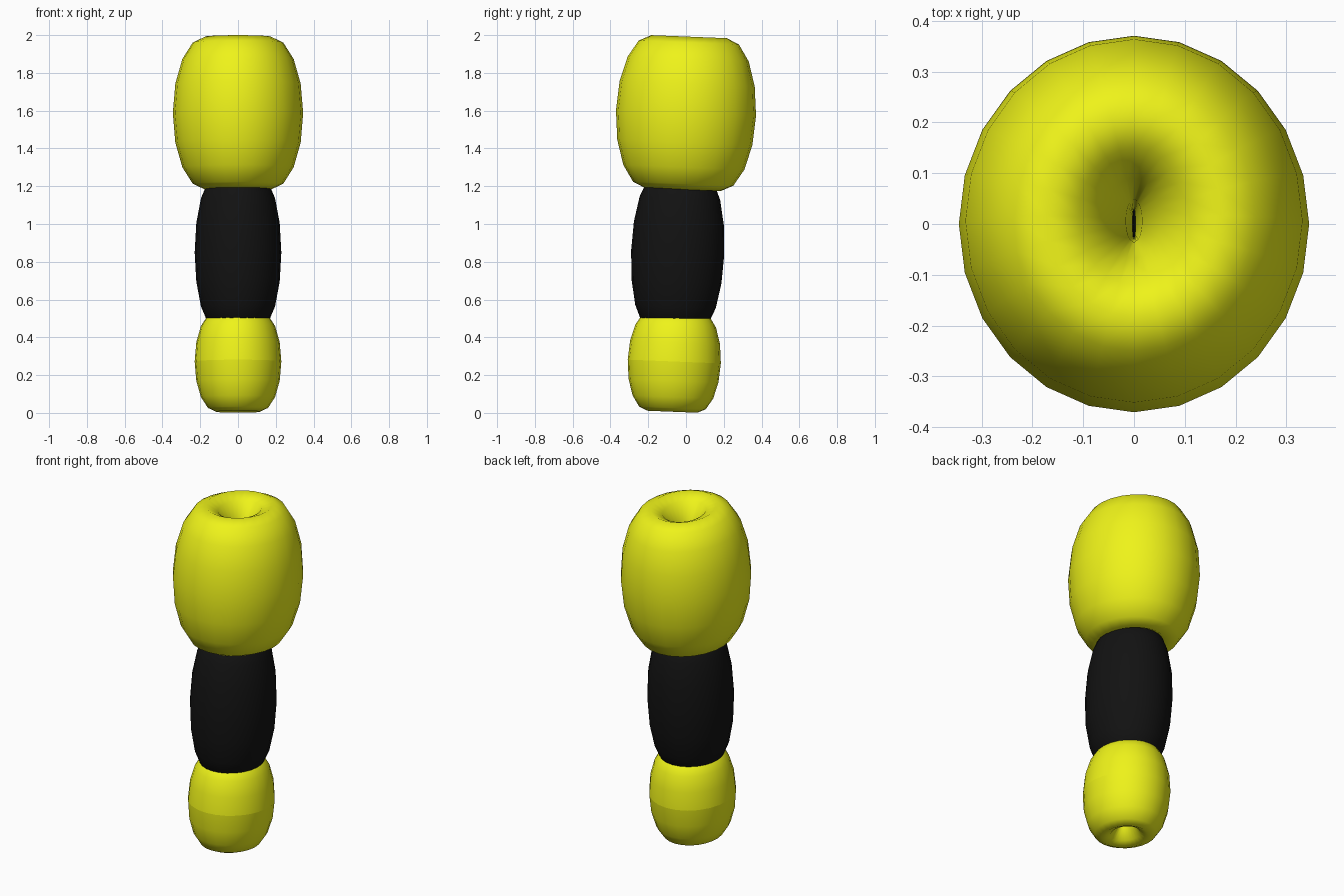
import bpy, bmesh
from math import sin, cos, tau, radians

if "Cube" in bpy.data.objects:
    bpy.data.objects.remove(bpy.data.objects["Cube"])

SEGMENTS, RING = 24, 16


def material(name, color):
    m = bpy.data.materials.new(name)
    m.diffuse_color = color
    m.use_nodes = True
    m.node_tree.nodes["Principled BSDF"].inputs["Base Color"].default_value = m.diffuse_color
    return m


yellow = material("yellow", (0.86, 0.9, 0.01, 1))
black = material("black", (0.006, 0.006, 0.006, 1))


def bead(name, y, z, scale, half_height, mat, split=False):
    """Tall, almost closed ring with dimpled ends, leaning slightly."""
    path_x, path_y, tube = 0.174 * scale, 0.2 * scale, 0.171 * scale
    bm = bmesh.new()
    rows = []
    for j in range(RING):
        b = tau * j / RING
        r = tube * cos(b)
        rows.append([bm.verts.new(((path_x + r) * cos(tau * i / SEGMENTS),
                                   (path_y + r) * sin(tau * i / SEGMENTS),
                                   half_height * sin(b)))
                     for i in range(SEGMENTS)])
    for j in range(RING):
        lower, upper = rows[j], rows[(j + 1) % RING]
        for i in range(SEGMENTS):
            k = (i + 1) % SEGMENTS
            bm.faces.new((lower[i], lower[k], upper[k], upper[i])).smooth = True
    if split:
        # Shading seam around the widest loop
        equator = set(rows[0])
        seam = [e for e in bm.edges if all(v in equator for v in e.verts)]
        bmesh.ops.split_edges(bm, edges=seam)
    mesh = bpy.data.meshes.new(name)
    bm.to_mesh(mesh)
    bm.free()
    mesh.materials.append(mat)
    obj = bpy.data.objects.new(name, mesh)
    obj.location = (0, y, z)
    obj.rotation_euler.x = radians(-2.3)
    bpy.context.collection.objects.link(obj)
    return obj


# Stacked segments from top to bottom
bead("upper_segment", 0.0, 1.587, 1.0, 0.405, yellow)
bead("middle_segment", -0.044, 0.85, 0.665, 0.405, black)
bead("lower_segment", -0.062, 0.272, 0.665, 0.266, yellow, split=True)
